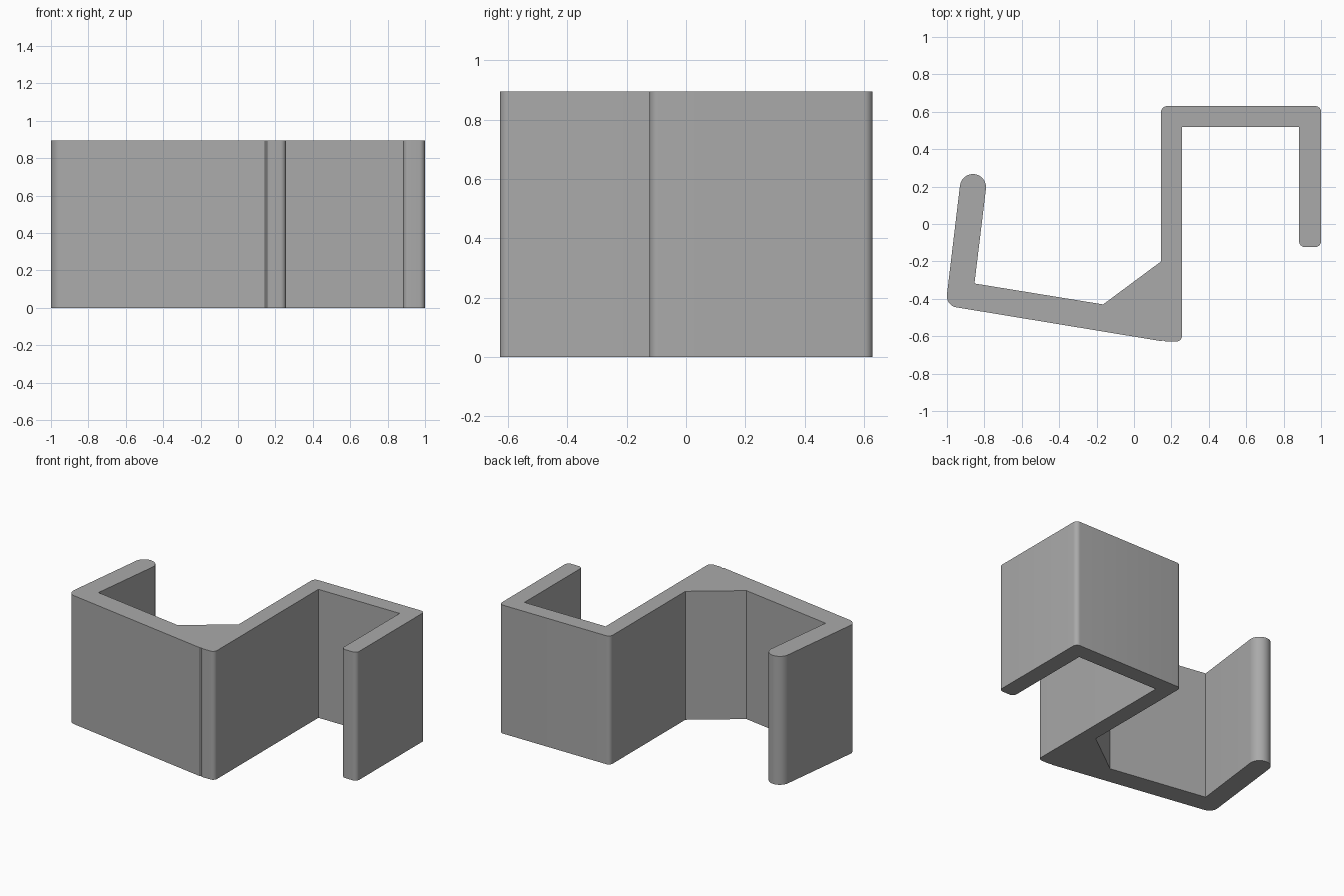
import bpy, bmesh, math
from mathutils import Vector

if "Cube" in bpy.data.objects:
    bpy.data.objects.remove(bpy.data.objects["Cube"])

HEIGHT = 0.895

# Outline of the hook, counter-clockwise: x, y, corner radius
OUTLINE = [
    (0.145, -0.626, 0), (0.155, -0.621, 0), (0.168, -0.628, 0),  # small seam groove
    (0.257, -0.628, 0.03), (0.257, 0.518, 0),                    # long wall, right face
    (0.883, 0.518, 0), (0.883, -0.123, 0.03),                    # inside of the clip
    (1.0, -0.123, 0.03), (1.0, 0.63, 0.03), (0.145, 0.63, 0.03), # outside of the clip
    (0.145, -0.2, 0), (-0.165, -0.43, 0),                        # sloping brace
    (-0.853, -0.318, 0),                                         # inside of the tray
]
TIP, TIP_RADIUS, TIP_LEAN = Vector((-0.861, 0.197)), 0.07, math.radians(-7)
OUTER_CORNER = (-1.007, -0.436, 0.06)


def fillet(prev, corner, nxt, radius, steps=8):
    """Points of an arc that rounds one corner."""
    a, b = (prev - corner).normalized(), (nxt - corner).normalized()
    half = a.angle(b) / 2
    reach = radius / math.tan(half)
    centre = corner + (a + b).normalized() * (radius / math.sin(half))
    start, end = corner + a * reach - centre, corner + b * reach - centre
    sweep = start.angle(end)
    return [centre + (start * math.sin((1 - t) * sweep) + end * math.sin(t * sweep)) / math.sin(sweep)
            for t in (i / steps for i in range(steps + 1))]


# Rounded free end of the tray arm, then the outer corner
corners = list(OUTLINE)
for i in range(17):
    ang = TIP_LEAN + math.pi * i / 16
    p = TIP + TIP_RADIUS * Vector((math.cos(ang), math.sin(ang)))
    corners.append((p.x, p.y, 0))
corners.append(OUTER_CORNER)

points = []
for i, (x, y, r) in enumerate(corners):
    here = Vector((x, y))
    if r:
        prev = Vector(corners[i - 1][:2])
        nxt = Vector(corners[(i + 1) % len(corners)][:2])
        points += fillet(prev, here, nxt, r)
    else:
        points.append(here)

# Extrude the outline into the solid hook
bm = bmesh.new()
base = bm.faces.new([bm.verts.new((p.x, p.y, 0)) for p in points])
top = bmesh.ops.extrude_face_region(bm, geom=[base], use_keep_orig=True)
bmesh.ops.translate(bm, vec=(0, 0, HEIGHT),
                    verts=[v for v in top["geom"] if isinstance(v, bmesh.types.BMVert)])
bmesh.ops.recalc_face_normals(bm, faces=bm.faces)
mesh = bpy.data.meshes.new("hook_bracket")
bm.to_mesh(mesh)
bm.free()

hook = bpy.data.objects.new("hook_bracket", mesh)
bpy.context.collection.objects.link(hook)
grey = bpy.data.materials.new("grey")
grey.diffuse_color = (0.4, 0.4, 0.4, 1)
grey.use_nodes = True
grey.node_tree.nodes["Principled BSDF"].inputs["Base Color"].default_value = grey.diffuse_color
mesh.materials.append(grey)

# Smooth arcs, sharp edges
bpy.context.view_layer.objects.active = hook
hook.select_set(True)
bpy.ops.object.shade_smooth_by_angle(angle=math.radians(25))
